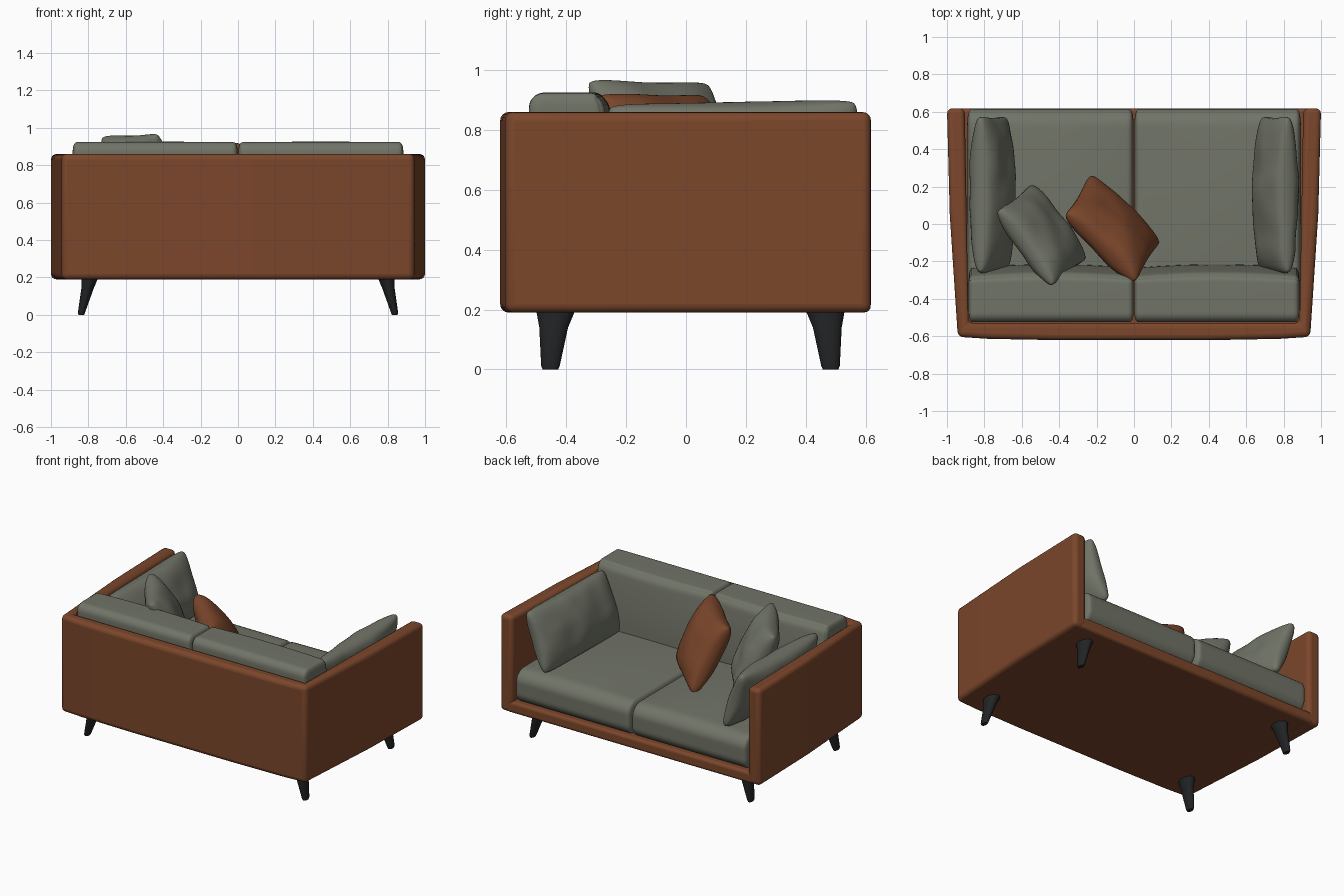
import bpy, bmesh
from math import copysign
from mathutils import Vector, noise

if "Cube" in bpy.data.objects:
    bpy.data.objects.remove(bpy.data.objects["Cube"])


def material(name, rgb):
    m = bpy.data.materials.new(name)
    m.diffuse_color = (*rgb, 1)
    m.use_nodes = True
    m.node_tree.nodes["Principled BSDF"].inputs["Base Color"].default_value = m.diffuse_color
    return m


LEATHER = material("brown leather", (0.20, 0.062, 0.024))
FABRIC = material("grey fabric", (0.165, 0.175, 0.138))
BLACK = material("black wood", (0.016, 0.017, 0.018))


def finish(name, bm, mat, bevel=0, angle=40):
    bmesh.ops.recalc_face_normals(bm, faces=bm.faces)
    me = bpy.data.meshes.new(name)
    bm.to_mesh(me)
    bm.free()
    me.materials.append(mat)
    ob = bpy.data.objects.new(name, me)
    bpy.context.collection.objects.link(ob)
    if bevel:
        b = ob.modifiers.new("bevel", 'BEVEL')
        b.width, b.segments, b.limit_method, b.angle_limit = bevel, 4, 'ANGLE', 0.6
    bpy.ops.object.select_all(action='DESELECT')
    ob.select_set(True)
    bpy.context.view_layer.objects.active = ob
    bpy.ops.object.shade_smooth_by_angle(angle=angle * 0.01745)
    return ob


def prism(name, plan, z0, z1, mat, bevel):
    bm = bmesh.new()
    f = bm.faces.new([bm.verts.new((x, y, z0)) for x, y in plan])
    ext = bmesh.ops.extrude_face_region(bm, geom=[f])["geom"]
    for v in ext:
        if isinstance(v, bmesh.types.BMVert):
            v.co.z = z1
    return finish(name, bm, mat, bevel)


def cushion(name, lo, hi, r, crown, mat, lean=0):
    """Box with a rounding radius per axis; crown puffs the top, lean pulls the upper front back."""
    lo, hi = Vector(lo), Vector(hi)
    mid, half = (lo + hi) / 2, (hi - lo) / 2
    bm = bmesh.new()
    bmesh.ops.create_cube(bm, size=2)
    bmesh.ops.subdivide_edges(bm, edges=bm.edges[:], cuts=31, use_grid_fill=True)
    for v in bm.verts:
        n = v.co.copy()
        # crowd the grid towards the edges so the rounding is smooth
        g = [copysign(1 - (1 - abs(c)) ** 1.6, c) for c in n]
        p = Vector(g[i] * half[i] for i in range(3))
        core = Vector(max(r[i] - half[i], min(half[i] - r[i], p[i])) for i in range(3))
        d = Vector((p[i] - core[i]) / r[i] for i in range(3))
        if d.length > 1e-6:
            d.normalize()
            p = core + Vector(d[i] * r[i] for i in range(3))
        if g[2] > 0:
            p.z += crown * (1 - g[0] ** 2) * (1 - g[1] ** 2) * g[2]
        if lean and g[1] > 0:
            t = (p.z / half.z + 1) / 2
            p.y += g[1] * (0.02 * (1 - g[0] ** 2) - lean * t ** 2)
        v.co = p + mid
    return finish(name, bm, mat, angle=80)


def pillow(name, centre, u, v, thick, mat, pinch=0.06, n=36):
    """Throw pillow spanned by half edges u and v, tapering to a thin rim."""
    c, u, v = Vector(centre), Vector(u), Vector(v)
    w = u.cross(v).normalized()
    bm = bmesh.new()
    for side in (1, -1):
        rows = []
        for i in range(n + 1):
            row = []
            for j in range(n + 1):
                a, b = (-1 + 2 * k / n for k in (i, j))
                a, b = (1.5 * a - 0.5 * a ** 3, 1.5 * b - 0.5 * b ** 3)
                fa, fb = max(0, 1 - a * a), max(0, 1 - b * b)
                h = thick / 2 * (fa * fb) ** 0.38
                soft = 1 - 0.05 * (a * b) ** 8          # rounded corners
                p = c + (u * a * (1 - pinch * fb) + v * b * (1 - pinch * fa)) * soft
                h *= 1 + 0.15 * noise.noise(p * 7)
                row.append(bm.verts.new(p + w * h * side))
            rows.append(row)
        for i in range(n):
            for j in range(n):
                bm.faces.new((rows[i][j], rows[i + 1][j], rows[i + 1][j + 1], rows[i][j + 1]))
    bmesh.ops.remove_doubles(bm, verts=bm.verts, dist=0.0005)
    return finish(name, bm, mat, angle=80)


# Leather shell: back panel and two slightly flared arms in one U-shaped plan
half_plan = [(0.40, -0.621), (0.78, -0.614), (0.942, -0.603), (0.985, 0.05), (1.0, 0.618),
             (0.905, 0.618), (0.885, -0.53)]
plan = half_plan + [(-x, y) for x, y in reversed(half_plan)]
prism("sofa_shell", plan, 0.19, 0.86, LEATHER, 0.028)

# Base slab under the seat
prism("sofa_base", [(-0.93, -0.57), (0.93, -0.57), (0.95, 0.617), (-0.95, 0.617)],
      0.191, 0.27, LEATHER, 0.02)

# Seat and back cushions, one pair per side
for side, s in (("left", -1), ("right", 1)):
    x0, x1 = sorted((s * 0.002, s * 0.892))
    cushion(side + "_seat_cushion", (x0, -0.50, 0.262), (x1, 0.615, 0.492),
            (0.022, 0.085, 0.08), 0.022, FABRIC)
    x0, x1 = sorted((s * 0.002, s * 0.884))
    cushion(side + "_back_cushion", (x0, -0.525, 0.45), (x1, -0.235, 0.924),
            (0.022, 0.05, 0.05), 0.002, FABRIC, lean=0.05)
    # Long pillow leaning on the arm
    pillow(side + "_arm_pillow", (s * 0.757, 0.155, 0.693), (0, 0.425, 0.008),
           (s * 0.07, 0, 0.2), 0.21, FABRIC, pinch=0.03)

# Loose throw pillows
pillow("grey_throw_pillow", (-0.495, -0.06, 0.725), (0.15, -0.205, 0.006),
       (-0.09, -0.07, 0.24), 0.21, FABRIC)
pillow("brown_throw_pillow", (-0.115, -0.025, 0.705), (0.19, -0.185, 0.002),
       (-0.065, -0.105, 0.212), 0.22, LEATHER)

# Tapered, splayed legs: rings of (z, x centre, x radius, y centre offset, y radius)
RINGS = [(0.0, 0.838, 0.015, 1.0, 0.026), (0.012, 0.837, 0.019, 1.0, 0.031),
         (0.14, 0.805, 0.033, 0.4, 0.048), (0.2, 0.792, 0.045, 0.0, 0.066)]
for sx, xname in ((-1, "left"), (1, "right")):
    for sy, yname, ytop in ((-1, "back", -0.435), (1, "front", 0.465)):
        bm = bmesh.new()
        circle = bmesh.ops.create_circle(bm, segments=20, radius=1)["verts"]
        unit = [v.co.copy() for v in circle]
        bm.clear()
        loops = [[bm.verts.new((sx * cx + p.x * rx, ytop + sy * 0.018 * k + p.y * ry, z))
                  for p in unit] for z, cx, rx, k, ry in RINGS]
        for a, b in zip(loops, loops[1:]):
            for i in range(20):
                j = (i + 1) % 20
                bm.faces.new((a[i], a[j], b[j], b[i]))
        bm.faces.new(loops[0])
        bm.faces.new(loops[-1])
        finish(f"{yname}_{xname}_leg", bm, BLACK)
